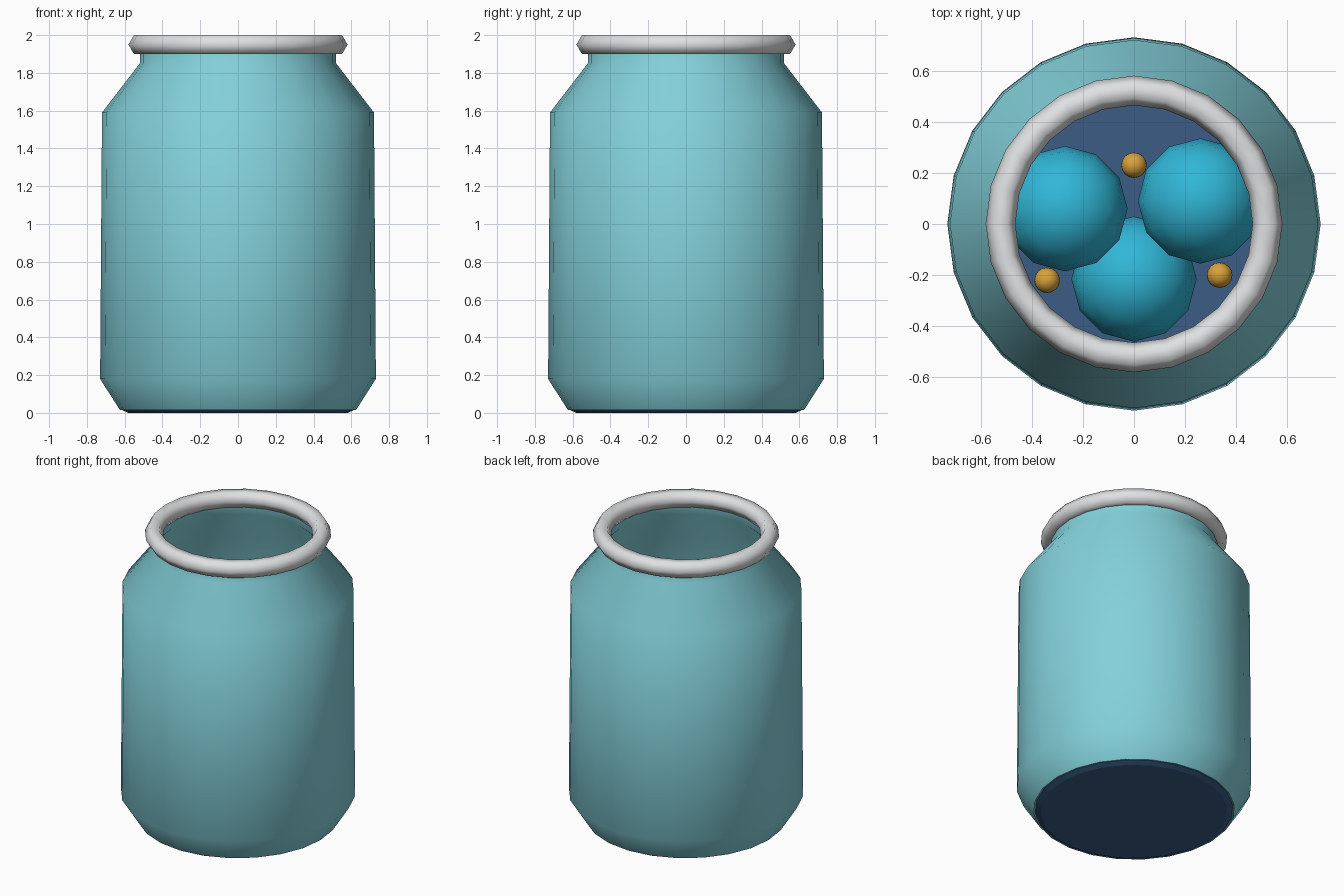
import bpy, bmesh, math

if "Cube" in bpy.data.objects:
    bpy.data.objects.remove(bpy.data.objects["Cube"])

SIDES = 24


def material(name, rgb):
    m = bpy.data.materials.new(name)
    m.diffuse_color = (*rgb, 1.0)
    m.use_nodes = True
    m.node_tree.nodes["Principled BSDF"].inputs["Base Color"].default_value = m.diffuse_color
    return m


GLASS = material("aqua glass", (0.23, 0.64, 0.71))
RIM = material("pale grey", (0.74, 0.75, 0.76))
BASE = material("deep blue", (0.043, 0.108, 0.235))
MARBLE = material("bright cyan", (0.03, 0.47, 0.68))
BEAD = material("gold", (0.68, 0.36, 0.045))


def finish(obj, name, mat, angle=60):
    obj.name = name
    obj.data.materials.clear()
    obj.data.materials.append(mat)
    bpy.ops.object.select_all(action='DESELECT')
    obj.select_set(True)
    bpy.context.view_layer.objects.active = obj
    bpy.ops.object.shade_smooth_by_angle(angle=math.radians(angle))
    return obj


def lathe(name, profile, mat, closed=False, angle=60):
    """Spin an (r, z) profile around z; open profiles get end caps."""
    bm = bmesh.new()
    rings = []
    for r, z in profile:
        rings.append([bm.verts.new((r * math.cos(2 * math.pi * i / SIDES),
                                    r * math.sin(2 * math.pi * i / SIDES), z))
                      for i in range(SIDES)])
    pairs = list(zip(rings, rings[1:]))
    if closed:
        pairs.append((rings[-1], rings[0]))
    else:
        bm.faces.new(rings[0])
        bm.faces.new(rings[-1])
    for a, b in pairs:
        for i in range(SIDES):
            j = (i + 1) % SIDES
            bm.faces.new((a[i], a[j], b[j], b[i]))
    bmesh.ops.recalc_face_normals(bm, faces=bm.faces[:])
    me = bpy.data.meshes.new(name)
    bm.to_mesh(me)
    bm.free()
    obj = bpy.data.objects.new(name, me)
    bpy.context.collection.objects.link(obj)
    return finish(obj, name, mat, angle)


def ball(name, loc, radius, segs, rings, mat):
    bpy.ops.mesh.primitive_uv_sphere_add(segments=segs, ring_count=rings,
                                         radius=radius, location=loc)
    return finish(bpy.context.object, name, mat)


# Hollow jar wall: outer profile upward, inner profile back down
outer = [(0.625, 0.015), (0.73, 0.18), (0.72, 1.59), (0.52, 1.85), (0.52, 1.94)]
inner = [(0.50, 1.94), (0.50, 1.85), (0.70, 1.585), (0.708, 0.185), (0.605, 0.02)]
lathe("jar_wall", outer + inner, GLASS, closed=True)

# Base disc with a small bevel
lathe("jar_base", [(0.58, 0.0), (0.615, 0.015), (0.615, 0.04)], BASE, angle=20)

# Rolled rim with a six-sided section
rim = [(0.522 + 0.058 * math.cos(k * math.pi / 3),
        1.95 + 0.05 * math.sin(k * math.pi / 3) / math.sin(math.pi / 3))
       for k in range(6)]
lathe("rim_ring", rim, RIM, closed=True, angle=80)

# Large marbles, two resting above the front one
for i, p in enumerate([(0, -0.215, 0.28), (-0.27, 0.06, 0.58), (0.26, 0.09, 0.58)]):
    ball(f"marble_{i + 1}", p, 0.245, 12, 8, MARBLE)

# Small beads
for i, p in enumerate([(0, 0.23, 0.09), (-0.34, -0.22, 0.09), (0.335, -0.20, 0.09)]):
    ball(f"bead_{i + 1}", p, 0.05, 16, 10, BEAD)
